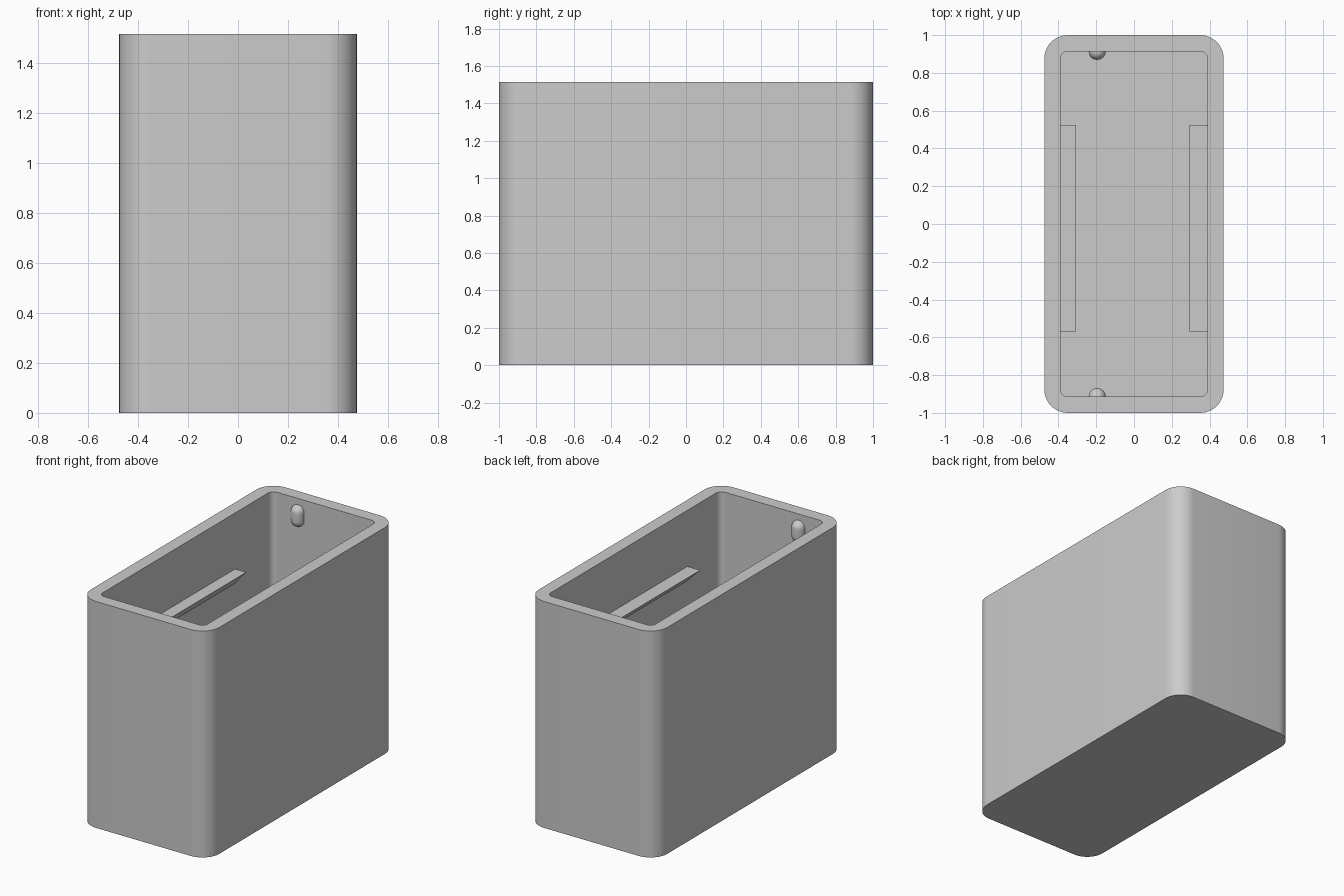
import bpy, bmesh, math
from mathutils import Vector

cube = bpy.data.objects.get("Cube")
if cube:
    bpy.data.objects.remove(cube, do_unlink=True)

HEIGHT, FLOOR = 1.515, 0.085
HALF_X, HALF_Y, WALL = 0.475, 1.0, 0.086
IN_X, IN_Y = HALF_X - WALL, HALF_Y - WALL

grey = bpy.data.materials.new("plain grey")
grey.use_nodes = True
grey.diffuse_color = (0.6, 0.6, 0.6, 1)
grey.node_tree.nodes["Principled BSDF"].inputs["Base Color"].default_value = (0.6, 0.6, 0.6, 1)


def finish(name, bm, smooth=True):
    bmesh.ops.recalc_face_normals(bm, faces=bm.faces)
    mesh = bpy.data.meshes.new(name)
    bm.to_mesh(mesh)
    bm.free()
    mesh.materials.append(grey)
    obj = bpy.data.objects.new(name, mesh)
    bpy.context.collection.objects.link(obj)
    if smooth:
        bpy.ops.object.select_all(action='DESELECT')
        obj.select_set(True)
        bpy.context.view_layer.objects.active = obj
        bpy.ops.object.shade_smooth_by_angle(angle=math.radians(30))
    return obj


def ring(bm, hx, hy, r, z, steps=12):
    """Rounded rectangle of vertices at height z."""
    verts = []
    for i, (sx, sy) in enumerate([(1, 1), (-1, 1), (-1, -1), (1, -1)]):
        for k in range(steps + 1):
            a = math.pi / 2 * (i + k / steps)
            verts.append(bm.verts.new((sx * (hx - r) + r * math.cos(a),
                                       sy * (hy - r) + r * math.sin(a), z)))
    return verts


# Open box: outer wall, rim, inner wall, closed by a floor and a base
bm = bmesh.new()
rings = [ring(bm, HALF_X, HALF_Y, 0.125, 0), ring(bm, HALF_X, HALF_Y, 0.125, HEIGHT),
         ring(bm, IN_X, IN_Y, 0.04, HEIGHT), ring(bm, IN_X, IN_Y, 0.04, FLOOR)]
for a, b in zip(rings, rings[1:]):
    for i in range(len(a)):
        j = (i + 1) % len(a)
        bm.faces.new((a[i], a[j], b[j], b[i]))
bm.faces.new(rings[0])
bm.faces.new(rings[-1])
finish("box_shell", bm)

# Wedge ledges along both long inner walls
for side, name, tip in ((1, "left_ledge", 0.293), (-1, "right_ledge", 0.306)):
    bm = bmesh.new()
    profile = [(IN_X + 0.01, 1.14), (tip, 1.14), (IN_X, 1.045), (IN_X + 0.01, 1.045)]
    face = bm.faces.new([bm.verts.new((side * x, -0.57, z)) for x, z in profile])
    new = bmesh.ops.extrude_face_region(bm, geom=[face])["geom"]
    bmesh.ops.translate(bm, vec=Vector((0, 1.095, 0)),
                        verts=[v for v in new if isinstance(v, bmesh.types.BMVert)])
    finish(name, bm, smooth=False)

# Capsule pegs half sunk into the end walls
for side, name in ((-1, "front_peg"), (1, "back_peg")):
    bm = bmesh.new()
    bmesh.ops.create_uvsphere(bm, u_segments=32, v_segments=16, radius=0.045)
    equator = [e for e in bm.edges if all(abs(v.co.z) < 1e-5 for v in e.verts)]
    bmesh.ops.split_edges(bm, edges=equator)
    # Pull the two hemispheres apart and bridge them with a straight middle
    for f in bm.faces:
        f.tag = f.calc_center_median().z > 0
    for v in bm.verts:
        v.co.z += 0.027 if v.link_faces[0].tag else -0.027
    bmesh.ops.bridge_loops(bm, edges=[e for e in bm.edges if e.is_boundary])
    bmesh.ops.translate(bm, verts=bm.verts, vec=Vector((-0.195, side * IN_Y, 1.402)))
    finish(name, bm)
